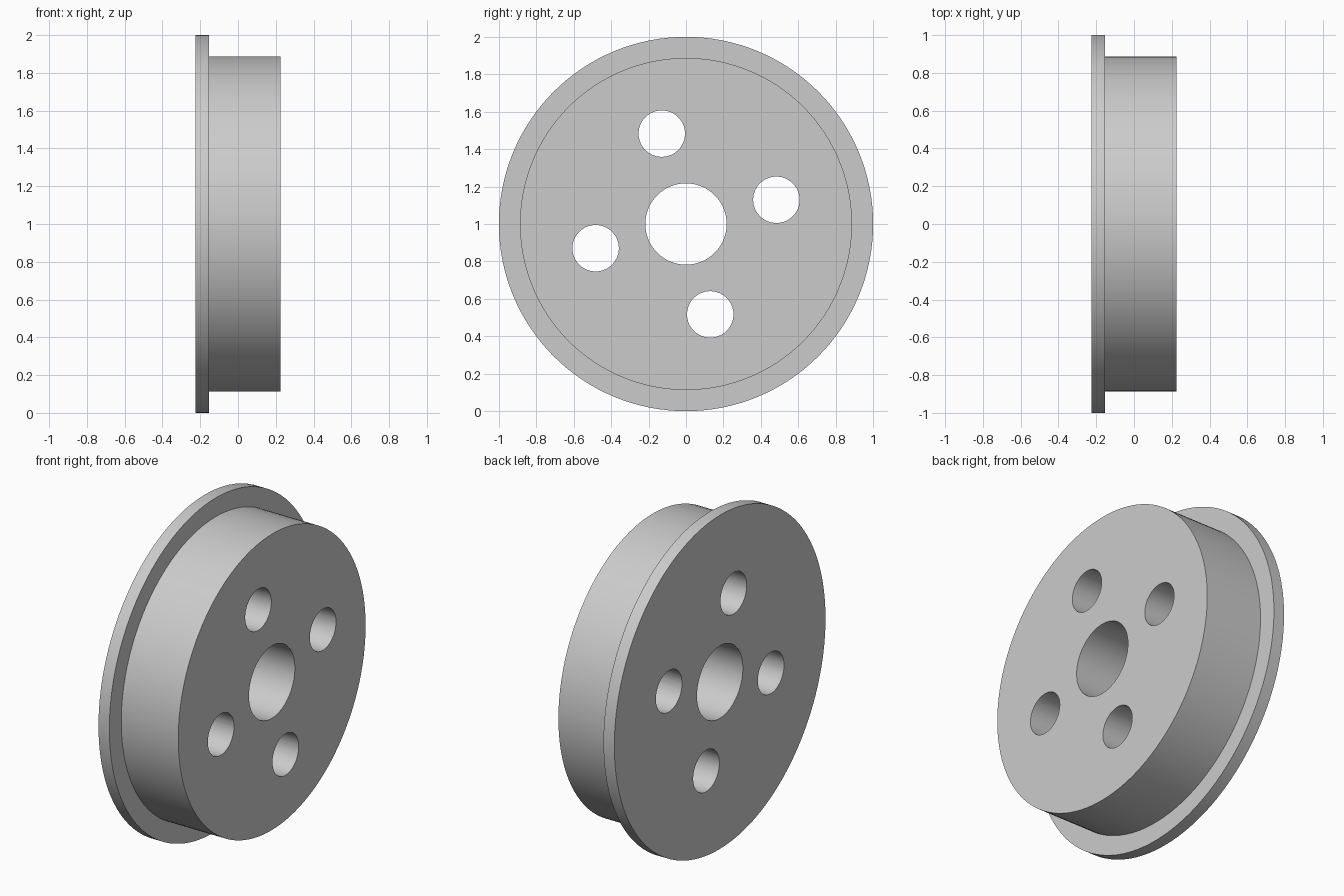
import bpy, bmesh
from math import pi, cos, sin, radians
from mathutils import Vector

cube = bpy.data.objects.get("Cube")
if cube:
    bpy.data.objects.remove(cube, do_unlink=True)

# Grey metal
metal = bpy.data.materials.new("grey_metal")
metal.use_nodes = True
grey = (0.6, 0.6, 0.6, 1)
metal.diffuse_color = grey
metal.node_tree.nodes["Principled BSDF"].inputs["Base Color"].default_value = grey

BACK, STEP, FRONT = -0.225, -0.153, 0.225
RIM, DRUM, BORE, BOLT = 1.0, 0.887, 0.217, 0.124
CENTRE = Vector((0, 0, 1))

# Flanged wheel with centre bore: section turned about the x axis
section = [(BACK, BORE), (BACK, RIM), (STEP, RIM),
           (STEP, DRUM), (FRONT, DRUM), (FRONT, BORE)]
bm = bmesh.new()
verts = [bm.verts.new((x, 0, 1 + r)) for x, r in section]
edges = [bm.edges.new((verts[i - 1], verts[i])) for i in range(len(verts))]
bmesh.ops.spin(bm, geom=verts + edges, cent=CENTRE, axis=(1, 0, 0),
               angle=2 * pi, steps=128, use_merge=True)
bmesh.ops.remove_doubles(bm, verts=bm.verts, dist=0.0001)
bmesh.ops.recalc_face_normals(bm, faces=bm.faces)
mesh = bpy.data.meshes.new("flanged_wheel")
bm.to_mesh(mesh)
bm.free()
mesh.materials.append(metal)
wheel = bpy.data.objects.new("flanged_wheel", mesh)
bpy.context.collection.objects.link(wheel)


# Four bolt holes on a circle around the bore
def cut_hole(angle, distance=0.5):
    place = CENTRE + distance * Vector((0, cos(angle), sin(angle)))
    bpy.ops.mesh.primitive_cylinder_add(vertices=64, radius=BOLT, depth=1,
                                        location=place, rotation=(0, pi / 2, 0))
    cutter = bpy.context.object
    cutter.name = "bolt_hole_cutter"
    cutter.hide_render = True
    cutter.data.materials.append(metal)
    cut = wheel.modifiers.new("bolt_hole", 'BOOLEAN')
    cut.operation = 'DIFFERENCE'
    cut.solver = 'EXACT'
    cut.object = cutter
    bpy.ops.object.select_all(action='DESELECT')
    wheel.select_set(True)
    bpy.context.view_layer.objects.active = wheel
    bpy.ops.object.modifier_apply(modifier=cut.name)
    bpy.data.objects.remove(cutter, do_unlink=True)


for i in range(4):
    cut_hole(radians(15 + 90 * i))

bpy.ops.object.shade_smooth_by_angle(angle=radians(30))
